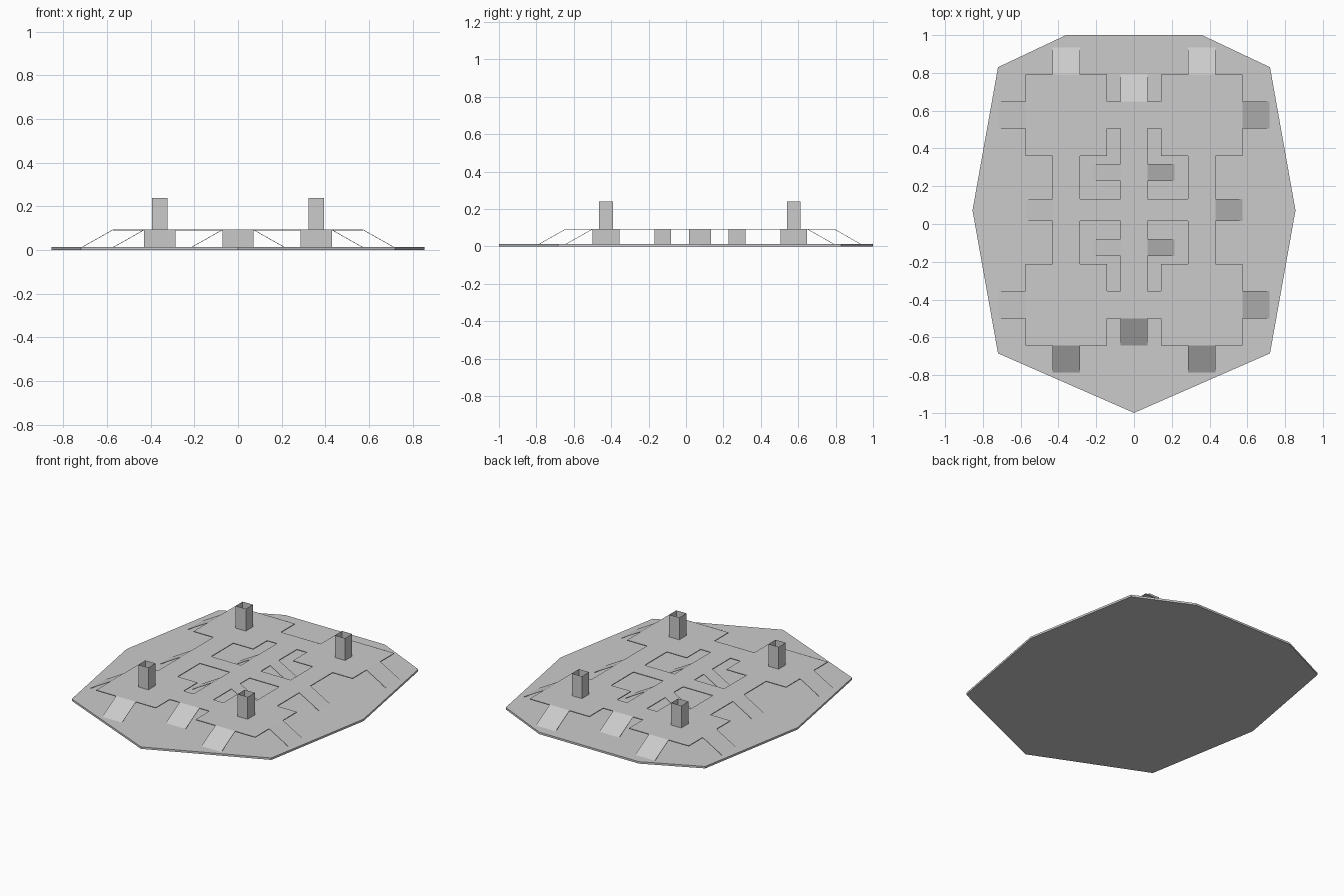
import bpy, bmesh

if "Cube" in bpy.data.objects:
    bpy.data.objects.remove(bpy.data.objects["Cube"])

CY = 0.0745           # y of the deck's symmetry line
BASE_Z, DECK_Z, POST_Z = 0.013, 0.094, 0.239
SHEET = 0.005         # thickness of deck and ramps
U = 0.1434            # layout module


def make_object(name, bm, thickness=0):
    mesh = bpy.data.meshes.new(name)
    bmesh.ops.remove_doubles(bm, verts=bm.verts, dist=1e-5)
    bm.to_mesh(mesh)
    bm.free()
    obj = bpy.data.objects.new(name, mesh)
    bpy.context.collection.objects.link(obj)
    if thickness:
        mod = obj.modifiers.new("thickness", 'SOLIDIFY')
        mod.thickness = thickness
        mod.offset = -1
    return obj


def add_face(bm, points):
    face = bm.faces.new([bm.verts.new(p) for p in points])
    face.normal_update()
    if face.normal.z < -1e-6:
        face.normal_flip()
    return face


# Base plate: faceted outline raised to a thin slab
half = [(0.36, 1.0), (0.72, 0.83), (0.855, 0.072), (0.72, -0.685)]
outline = half + [(0, -1.0)] + [(-x, y) for x, y in reversed(half)]
bm = bmesh.new()
bottom = add_face(bm, [(x, y, 0) for x, y in outline])
grown = bmesh.ops.extrude_face_region(bm, geom=[bottom], use_keep_orig=True)
top = [v for v in grown["geom"] if isinstance(v, bmesh.types.BMVert)]
bmesh.ops.translate(bm, verts=top, vec=(0, 0, BASE_Z))
bmesh.ops.recalc_face_normals(bm, faces=bm.faces)
make_object("base_plate", bm)


# Raised deck: cells of a symmetric grid, with notches and four inner openings
def is_deck(x, y):
    u, v = abs(x), abs(y)
    if v > (4 * U if u < U else 5 * U):
        return False
    if u > 3 * U and v < 2 * U:
        return False
    if U / 2 < u < 2 * U and 0.058 < v < 2 * U:
        return False
    return not (U / 2 < u < U and 2 * U < v < 3 * U)


def mirrored(values):
    return [-a for a in reversed(values)] + values


xs = mirrored([U / 2, U, 2 * U, 3 * U, 4 * U])
ys = mirrored([0.058, 2 * U, 3 * U, 4 * U, 5 * U])
bm = bmesh.new()
for x0, x1 in zip(xs, xs[1:]):
    for y0, y1 in zip(ys, ys[1:]):
        if is_deck((x0 + x1) / 2, (y0 + y1) / 2):
            add_face(bm, [(x, y + CY, DECK_Z) for x, y in
                          ((x0, y0), (x1, y0), (x1, y1), (x0, y1))])
make_object("raised_deck", bm, SHEET)


# Ramps: sloped sheets from the deck edge down to the base
def ramp(name, axis, sign, start, centre, half_width):
    corners = []
    for d, w, z in ((start, -1, DECK_Z), (start, 1, DECK_Z),
                    (start + U, 1, BASE_Z), (start + U, -1, BASE_Z)):
        along, across = sign * d, centre + w * half_width
        x, y = (along, across) if axis == 'x' else (across, along)
        corners.append((x, y + CY, z))
    bm = bmesh.new()
    add_face(bm, corners)
    make_object(name, bm, SHEET / 2)


for s in (-1, 1):
    end, side = ("front", "left") if s < 0 else ("back", "right")
    ramp(end + "_middle_ramp", 'y', s, 4 * U, 0, U / 2)
    ramp(side + "_middle_ramp", 'x', s, 3 * U, 0, 0.058)
    for t in (-1, 1):
        ramp(end + "_corner_ramp", 'y', s, 5 * U, t * 2.5 * U, U / 2)
        ramp(side + "_side_ramp", 'x', s, 4 * U, t * 3.5 * U, U / 2)
        ramp(side + "_inner_ramp", 'x', s, U / 2, t * 0.199, 0.045)

# Posts: square tubes, open at the top
for sx in (-1, 1):
    for sy in (-1, 1):
        bm = bmesh.new()
        bmesh.ops.create_cube(bm, size=1)
        caps = [f for f in bm.faces if abs(f.normal.z) > 0.5]
        bmesh.ops.delete(bm, geom=caps, context='FACES_ONLY')
        bmesh.ops.scale(bm, verts=bm.verts, vec=(0.073, 0.073, POST_Z - DECK_Z))
        bmesh.ops.translate(bm, verts=bm.verts, vec=(
            sx * 2.5 * U, CY + sy * 3.5 * U, (POST_Z + DECK_Z) / 2))
        make_object("hollow_post", bm)
